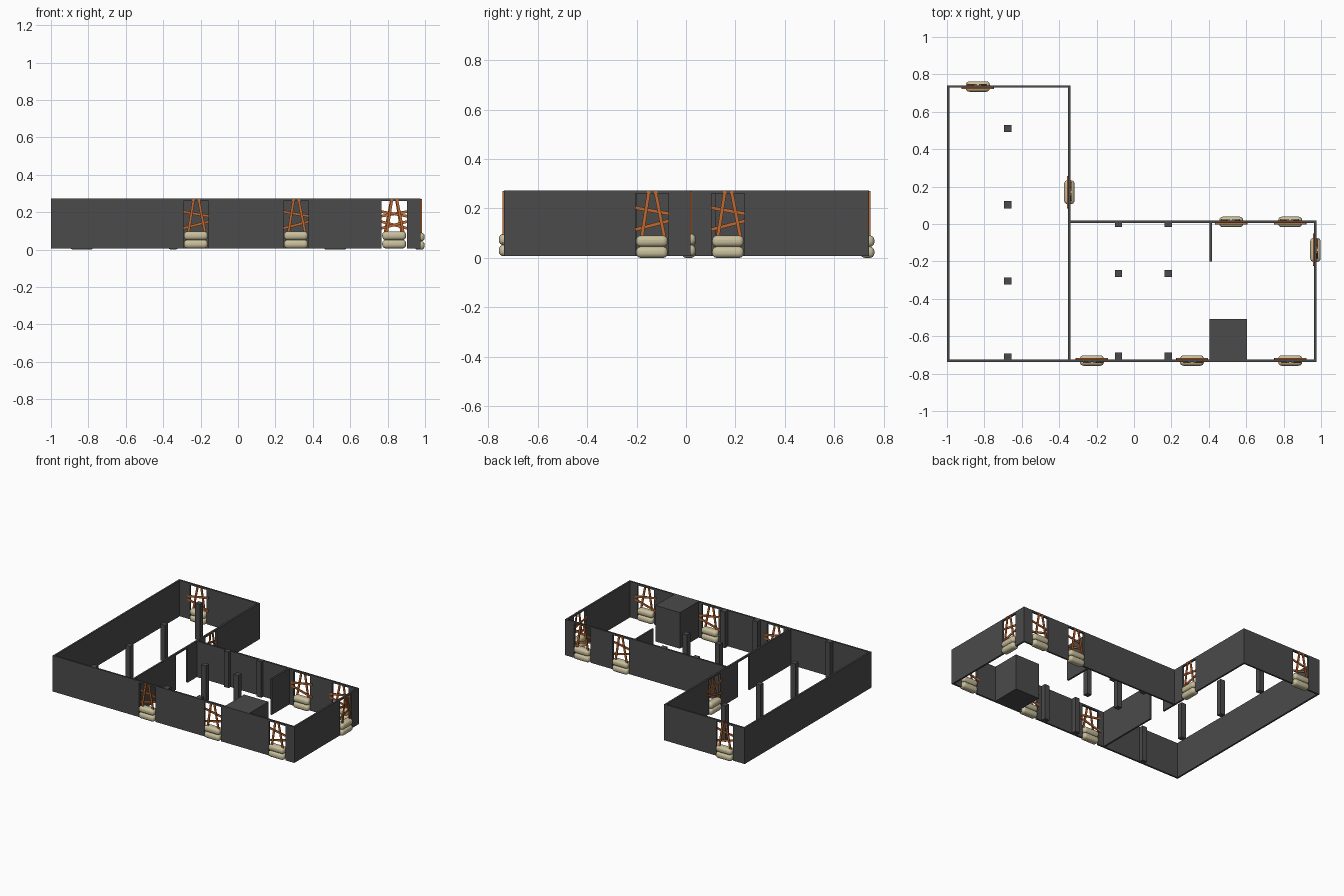
import bpy, bmesh, math
from mathutils import Matrix, Vector

if "Cube" in bpy.data.objects:
    bpy.data.objects.remove(bpy.data.objects["Cube"])

FLOOR, TOP, THICK = 0.007, 0.273, 0.013
LINTEL = 0.26
OPEN_W = 0.135


def material(name, rgb):
    m = bpy.data.materials.new(name)
    m.use_nodes = True
    m.diffuse_color = (*rgb, 1)
    m.node_tree.nodes["Principled BSDF"].inputs["Base Color"].default_value = (*rgb, 1)
    return m


GREY = material("dark grey wall", (0.07, 0.07, 0.07))
TAN = material("sandbag tan", (0.58, 0.52, 0.33))
WOOD = material("orange wood", (0.52, 0.14, 0.03))


def finish(bm, name, mat, matrix=Matrix()):
    bmesh.ops.recalc_face_normals(bm, faces=bm.faces)
    mesh = bpy.data.meshes.new(name)
    bm.to_mesh(mesh)
    bm.free()
    mesh.materials.append(mat)
    ob = bpy.data.objects.new(name, mesh)
    ob.matrix_world = matrix
    bpy.context.collection.objects.link(ob)
    return ob


def add_box(bm, centre, size, turn=Matrix()):
    bmesh.ops.create_cube(bm, size=1, matrix=Matrix.Translation(centre) @ turn
                          @ Matrix.Diagonal((*size, 1)))


def block(name, x0, x1, y0, y1):
    bm = bmesh.new()
    add_box(bm, ((x0 + x1) / 2, (y0 + y1) / 2, (FLOOR + TOP) / 2),
            (x1 - x0, y1 - y0, TOP - FLOOR))
    return finish(bm, name, GREY)


def wall(name, a, b, openings=()):
    """Upright slab from a to b, notched from the floor at each opening centre."""
    a, b = Vector(a), Vector(b)
    d = b - a
    half = THICK / 2
    outline = [(-half, FLOOR)]
    for c in sorted(openings):
        l, r = c - OPEN_W / 2, c + OPEN_W / 2
        outline += [(l, FLOOR), (l, LINTEL), (r, LINTEL), (r, FLOOR)]
    outline += [(d.length + half, FLOOR), (d.length + half, TOP), (-half, TOP)]
    bm = bmesh.new()
    face = bm.faces.new([bm.verts.new((u, -half, z)) for u, z in outline])
    ext = bmesh.ops.extrude_face_region(bm, geom=[face])
    verts = [g for g in ext["geom"] if isinstance(g, bmesh.types.BMVert)]
    bmesh.ops.translate(bm, verts=verts, vec=(0, THICK, 0))
    place = Matrix.Translation((*a, 0)) @ Matrix.Rotation(math.atan2(d.y, d.x), 4, "Z")
    return finish(bm, name, GREY, place)


def window(name, x, y, degrees, drop=0.0):
    """Boarded opening with stacked sandbags; local -y points outdoors."""
    place = Matrix.Translation((x, y, 0)) @ Matrix.Rotation(math.radians(degrees), 4, "Z")
    out, inn = -THICK / 2 - 0.003, THICK / 2 + 0.003
    # start u, start z, end u, end z, depth
    planks = [(-0.045, 0.06, -0.012, 0.27, out), (0.055, 0.06, 0.014, 0.27, out),
              (-0.085, 0.206, 0.085, 0.176, inn), (-0.085, 0.11, 0.085, 0.154, inn)]
    bm = bmesh.new()
    for u0, z0, u1, z1, depth in planks:
        du, dz = u1 - u0, z1 - z0
        add_box(bm, ((u0 + u1) / 2, depth, (z0 + z1) / 2),
                (math.hypot(du, dz), 0.006, 0.014),
                Matrix.Rotation(-math.atan2(dz, du), 4, "Y"))
    finish(bm, name + "_planks", WOOD, place)

    # two rounded sandbags
    for i, part in enumerate(("lower", "upper")):
        bm = bmesh.new()
        add_box(bm, (0, 0, FLOOR - drop + 0.0225 + 0.045 * i), (0.128, 0.056, 0.046))
        bag = finish(bm, f"{name}_{part}_sandbag", TAN, place)
        bev = bag.modifiers.new("rounding", "BEVEL")
        bev.width, bev.segments = 0.019, 4
        for o in bpy.context.selected_objects:
            o.select_set(False)
        bag.select_set(True)
        bpy.context.view_layer.objects.active = bag
        bpy.ops.object.shade_smooth_by_angle(angle=math.radians(50))


# wall lines
LEFT, MID, RIGHT = -0.993, -0.346, 0.97
FRONT, INNER, BACK = -0.73, 0.011, 0.735

front_windows = (-0.225, 0.31, 0.835)
inner_windows = (0.52, 0.835)
side_y, annex_y, back_x, door_y = -0.138, 0.17, -0.835, -0.17

wall("front_wall", (LEFT, FRONT), (RIGHT, FRONT), [x - LEFT for x in front_windows])
wall("left_wall", (LEFT, FRONT), (LEFT, BACK))
wall("back_wall", (LEFT, BACK), (MID, BACK), [back_x - LEFT])
wall("middle_wall", (MID, FRONT), (MID, BACK), [door_y - FRONT, annex_y - FRONT])
wall("inner_back_wall", (MID, INNER), (RIGHT, INNER), [x - MID for x in inner_windows])
wall("right_wall", (RIGHT, FRONT), (RIGHT, INNER), [side_y - FRONT])
wall("partition_wall", (0.41, -0.193), (0.41, INNER))

# windows
for i, x in enumerate(front_windows):
    window(f"front_window_{i + 1}", x, FRONT, 0)
for i, x in enumerate(inner_windows):
    window(f"inner_back_window_{i + 1}", x, INNER, 180, 0.007 * (1 - i))
window("right_window", RIGHT, side_y, 90, 0.007)
window("annex_window", MID, annex_y, 90, 0.007)
window("back_window", back_x, BACK, 180, 0.007)

# solid closet block
block("closet_block", 0.405, 0.605, FRONT, -0.508)

# pillars
P = 0.019
for i, y in enumerate((0.51, 0.103, -0.305, -0.712)):
    block(f"annex_pillar_{i + 1}", -0.675 - P, -0.675 + P, y - P, y + P)
for i, x in enumerate((-0.083, 0.183)):
    for j, y in enumerate((0.002, -0.265, -0.706)):
        block(f"hall_pillar_{i + 1}_{j + 1}", x - P, x + P, y - P, min(y + P, INNER))
